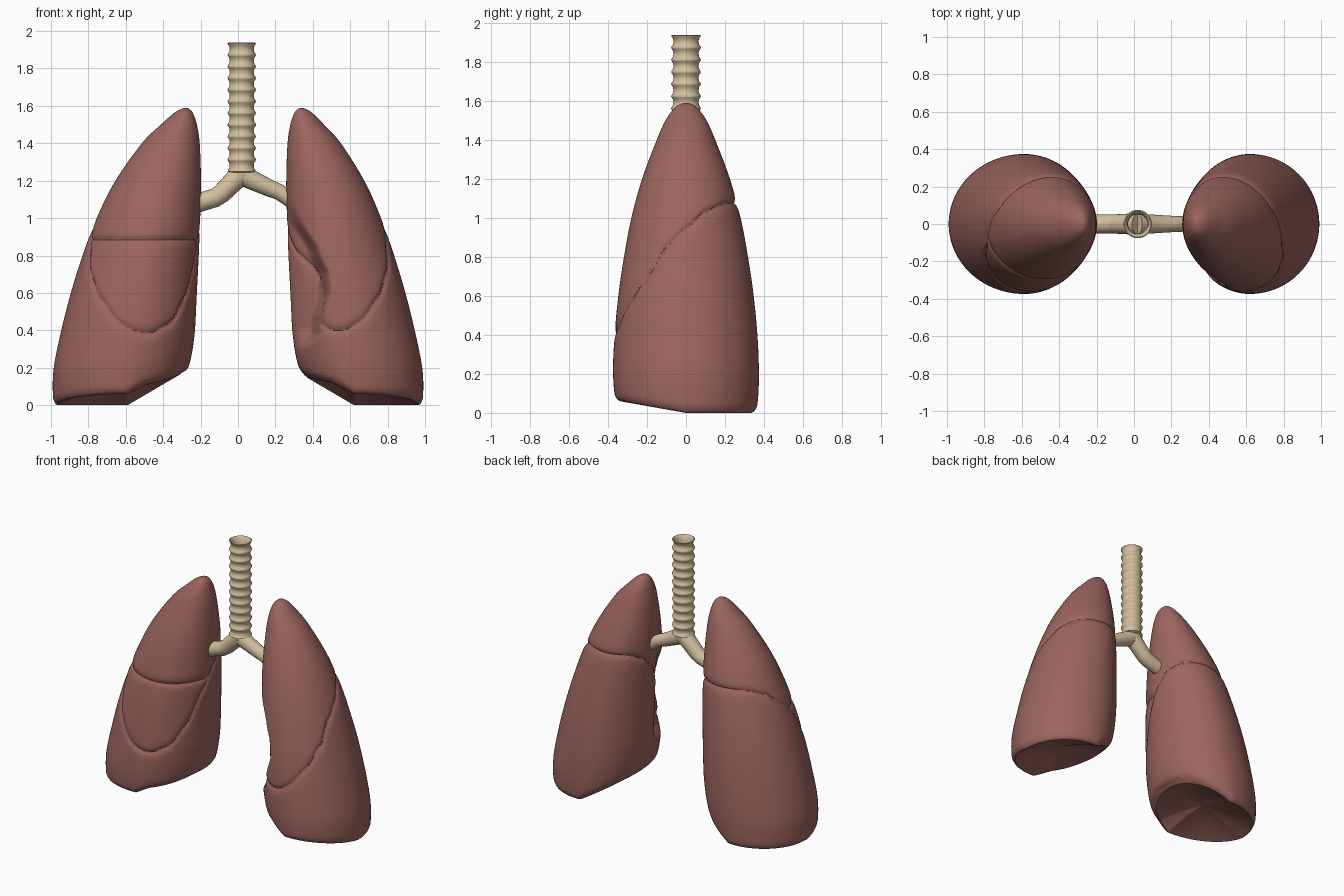
import bpy, bmesh, math
from mathutils import Vector

if "Cube" in bpy.data.objects:
    bpy.data.objects.remove(bpy.data.objects["Cube"])


def material(name, col):
    m = bpy.data.materials.new(name)
    m.diffuse_color = (*col, 1)
    m.use_nodes = True
    m.node_tree.nodes["Principled BSDF"].inputs["Base Color"].default_value = m.diffuse_color
    return m


TISSUE = material("lung_tissue", (0.33, 0.13, 0.112))
CARTILAGE = material("cartilage", (0.65, 0.52, 0.34))


def clamp(v):
    return max(0.0, min(1.0, v))


def smooth(v):
    v = clamp(v)
    return v * v * (3 - 2 * v)


def lerp_table(t, pts):
    if t <= pts[0][0]:
        return pts[0][1]
    for (a, va), (b, vb) in zip(pts, pts[1:]):
        if t <= b:
            return va + (vb - va) * smooth((t - a) / (b - a)) * 0.4 + (vb - va) * (t - a) / (b - a) * 0.6
    return pts[-1][1]


def catmull(p0, p1, p2, p3, t):
    return [0.5 * (2 * b + (c - a) * t + (2 * a - 5 * b + 4 * c - d) * t * t
                   + (3 * b - a - 3 * c + d) * t ** 3) for a, b, c, d in zip(p0, p1, p2, p3)]


def finish(name, bm, mat, angle=40):
    bmesh.ops.recalc_face_normals(bm, faces=bm.faces)
    me = bpy.data.meshes.new(name)
    bm.to_mesh(me)
    bm.free()
    me.materials.append(mat)
    ob = bpy.data.objects.new(name, me)
    bpy.context.collection.objects.link(ob)
    bpy.ops.object.select_all(action='DESELECT')
    ob.select_set(True)
    bpy.context.view_layer.objects.active = ob
    bpy.ops.object.shade_smooth_by_angle(angle=math.radians(angle))
    return ob


def skin(bm, rings):
    """Bridge equal rings of vertices."""
    n = len(rings[0])
    for a, b in zip(rings, rings[1:]):
        for i in range(n):
            j = (i + 1) % n
            bm.faces.new((a[i], a[j], b[j], b[i]))


# Lung profile: height, inner distance, outer distance, half depth
PROFILE = [(0, .375, .965, .335), (.015, .35, .98, .355), (.06, .325, .99, .368),
           (.2, .305, .985, .374), (.4, .29, .945, .366), (.6, .28, .895, .347),
           (.8, .27, .835, .318), (1.0, .262, .765, .28), (1.2, .258, .675, .225),
           (1.4, .265, .55, .15), (1.5, .28, .46, .105), (1.56, .30, .40, .062),
           (1.583, .32, .365, .03), (1.59, .338, .342, .002)]
# Oblique fissure height by depth, and the edge of the heart notch by height
FISSURE = [(-.37, .40), (-.3, .50), (-.2, .65), (-.1, .83), (0, .94), (.1, 1.03), (.2, 1.07), (.3, 1.08)]
NOTCH = [(.3, .36), (.38, .43), (.47, .44), (.6, .48), (.7, .47), (.82, .42), (1.0, .32), (1.12, .25)]
SEG = 160


def lung(name, side):
    shift = 0.06 if side < 0 else 0.0
    keys = [(z, a - shift, b - shift * (z / 1.59) ** 4, h) for z, a, b, h in PROFILE]
    rows = []
    for k in range(len(keys) - 1):
        gap = keys[k + 1][0] - keys[k][0]
        n = max(5, round(gap / 0.0085))
        p0, p3 = keys[max(k - 1, 0)], keys[min(k + 2, len(keys) - 1)]
        rows += [catmull(p0, keys[k], keys[k + 1], p3, i / n) for i in range(n)]
    rows.append(keys[-1])

    def lift(x, y):
        # raised inner and front rims of the base
        return max(0.17 * clamp((.62 - shift / 2 - x) / .29), 0) + .06 * clamp(-y / .34) * clamp((x - .3) / .2)

    bm = bmesh.new()
    rings = []
    # hollow underside
    z, a, b, h = rows[0]
    c = a + (b - a) * .46
    for s in (.02, .2, .4, .6, .8, .92):
        ring = []
        for i in range(SEG):
            t = math.tau * i / SEG
            x = c + s * math.cos(t) * ((b - c) if math.cos(t) > 0 else (c - a))
            y = s * h * math.sin(t)
            rx = c + (x - c) / s
            zz = s * lift(rx, y / s) + (1 - s) * .07 + .06 * (1 - s * s)
            ring.append(bm.verts.new((side * x, y, zz)))
        rings.append(ring)
    # outer wall with fissures
    for z, a, b, h in rows:
        c = a + (b - a) * .46
        ring = []
        for i in range(SEG):
            t = math.tau * i / SEG
            ct, st = math.cos(t), math.sin(t)
            x = c + ct * ((b - c) if ct > 0 else (c - a))
            y = h * st
            zz = z + lift(x, y) * clamp(1 - z / .4)
            if side > 0 and y < 0:      # heart notch
                k = smooth((lerp_table(zz, NOTCH) - x) / .07 + .3)
                k *= smooth((zz - .26) / .16) * smooth((1.12 - zz) / .2)
                y *= 1 - .5 * k
            f = lerp_table(y, FISSURE) + .35 * (x - .57) * clamp(-y / .3)
            d = zz - f
            g = .017 * math.exp(-abs(d) / .016)
            if side < 0 and d > 0 and y < .02:   # horizontal fissure
                g = max(g, .017 * math.exp(-abs(zz - .885) / .016))
            if zz > 1.3:
                g = 0
            ring.append(bm.verts.new((side * (x - g * ct), y - g * st, zz)))
        rings.append(ring)
    skin(bm, rings)
    bm.faces.new(rings[0])
    bm.faces.new(rings[-1])
    finish(name, bm, TISSUE)


lung("right_lung", -1)
lung("left_lung", 1)


# Windpipe: ribbed open tube
def windpipe():
    bm = bmesh.new()
    outline = []
    ribs, low, high = 11, 1.25, 1.935
    step = (high - low) / ribs
    for r in range(ribs):
        for u, rad in ((0, .076), (.12, .073), (.25, .067), (.5, .064), (.75, .067), (.88, .073)):
            outline.append((rad, low + (r + u) * step))
    outline += [(.076, high), (.07, high + .003), (.056, high - .01), (.052, high - .06), (.052, low - .01)]
    outline.insert(0, (.052, low - .01))
    rings = [[bm.verts.new((.02 + rad * math.cos(math.tau * i / 32), rad * math.sin(math.tau * i / 32), z))
              for i in range(32)] for rad, z in outline]
    skin(bm, rings)
    finish("windpipe", bm, CARTILAGE, 60)


windpipe()


# Bronchi: bent tubes joining the windpipe to the lungs
def bronchus(name, pts, radii):
    bm = bmesh.new()
    pts = [Vector(p) for p in pts]
    rings = []
    for i, p in enumerate(pts):
        d = (pts[min(i + 1, len(pts) - 1)] - pts[max(i - 1, 0)]).normalized()
        n = Vector((-d.z, 0, d.x))
        rings.append([bm.verts.new(p + radii[i] * (n * math.cos(math.tau * k / 24)
                      + Vector((0, 1, 0)) * math.sin(math.tau * k / 24))) for k in range(24)])
    skin(bm, rings)
    bm.faces.new(rings[0])
    bm.faces.new(rings[-1])
    finish(name, bm, CARTILAGE, 50)


bronchus("right_bronchus", [(.03, 0, 1.245), (-.02, 0, 1.20), (-.09, 0, 1.13), (-.12, 0, 1.11), (-.215, 0, 1.08)],
         [.06, .056, .052, .051, .05])
bronchus("left_bronchus", [(.01, 0, 1.245), (.06, 0, 1.21), (.18, 0, 1.155), (.22, 0, 1.14), (.29, 0, 1.09)],
         [.06, .053, .045, .043, .04])
